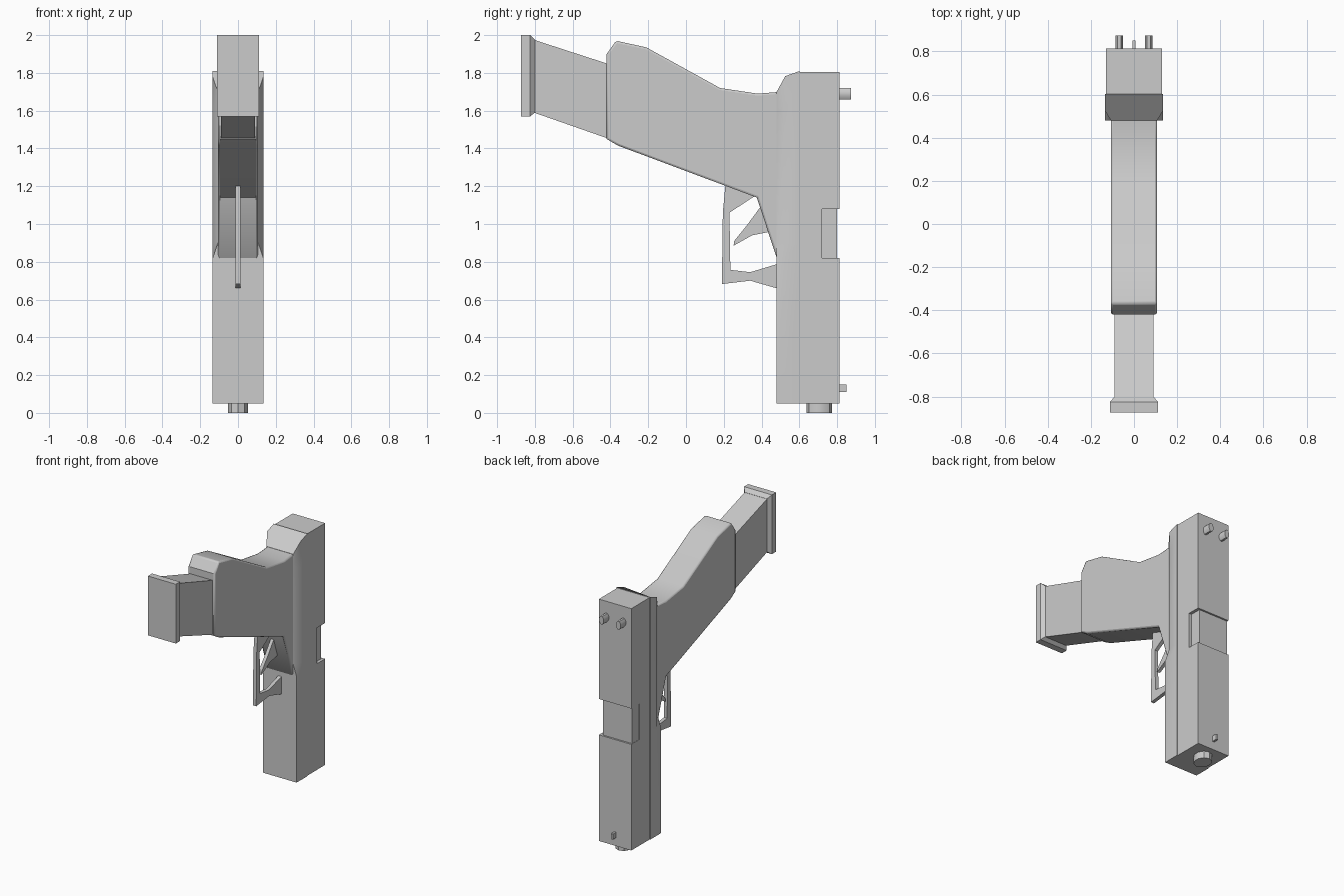
import bpy, bmesh, math

if "Cube" in bpy.data.objects:
    bpy.data.objects.remove(bpy.data.objects["Cube"])


def finish(bm, name, bevel=0.0, angle=35):
    bmesh.ops.recalc_face_normals(bm, faces=bm.faces)
    me = bpy.data.meshes.new(name)
    bm.to_mesh(me)
    bm.free()
    ob = bpy.data.objects.new(name, me)
    bpy.context.collection.objects.link(ob)
    if bevel:
        m = ob.modifiers.new("bevel", 'BEVEL')
        m.width, m.segments = bevel, 2
        m.limit_method, m.angle_limit = 'ANGLE', math.radians(60)
    bpy.ops.object.select_all(action='DESELECT')
    bpy.context.view_layer.objects.active = ob
    ob.select_set(True)
    bpy.ops.object.shade_smooth_by_angle(angle=math.radians(angle))
    return ob


def loft(name, rings, **kw):
    """Skin a list of equal-length point rings and cap both ends."""
    bm = bmesh.new()
    vs = [[bm.verts.new(p) for p in r] for r in rings]
    n = len(vs[0])
    for a, b in zip(vs, vs[1:]):
        for i in range(n):
            j = (i + 1) % n
            bm.faces.new((a[i], a[j], b[j], b[i]))
    bm.faces.new(vs[0])
    bm.faces.new(vs[-1])
    return finish(bm, name, **kw)


def prism(name, profile, x0, x1, **kw):
    """Extrude a side (y, z) profile across x."""
    return loft(name, [[(x, y, z) for y, z in profile] for x in (x0, x1)], **kw)


def rect(y, z0, z1, w, lean=0.0):
    """Upright rectangle ring; lean shifts the top in y."""
    return [(-w, y, z0), (w, y, z0), (w, y + lean, z1), (-w, y + lean, z1)]


def peg(name, centre, radius, depth, sides, axis, squash=1.0):
    """Short round peg along y or z, starting at centre."""
    rings = []
    for d in (0, depth):
        ring = []
        for i in range(sides):
            a = 2 * math.pi * (i + 0.5) / sides
            u, v = radius * squash * math.cos(a), radius * math.sin(a)
            x, y, z = centre
            ring.append((x + u, y + d, z + v) if axis == 'y' else (x + u, y + v, z + d))
        rings.append(ring)
    return loft(name, rings)


# Slide with the notch for the ejection port
prism("slide", [(0.60, 0.05), (0.813, 0.05), (0.813, 0.82), (0.72, 0.82), (0.72, 1.08),
                (0.813, 1.08), (0.813, 1.805), (0.60, 1.805)], -0.13, 0.13)

# Chamber block filling the port, recessed on the right
prism("chamber", [(0.62, 0.80), (0.80, 0.80), (0.80, 1.10), (0.62, 1.10)], -0.128, 0.108)


# Frame: square below, chamfered front edges above
def frame_ring(z, chamfer, slope=0.0):
    w = 0.135
    half = [(w - chamfer, 0.48, z - slope), (w, 0.525, z - slope * 0.25), (w, 0.602, z)]
    return half + [(-x, y, zz) for x, y, zz in reversed(half)]


loft("frame", [frame_ring(0.05, 0.001), frame_ring(0.82, 0.001), frame_ring(0.90, 0.028),
               frame_ring(1.60, 0.028), frame_ring(1.81, 0.028, 0.11)])

# Grip with rounded edges
prism("grip", [(-0.42, 1.45), (-0.42, 1.90), (-0.37, 1.97), (-0.21, 1.935), (0.18, 1.72),
               (0.38, 1.69), (0.50, 1.70), (0.50, 0.80), (0.48, 0.82), (0.375, 1.14),
               (-0.36, 1.415)], -0.107, 0.107, bevel=0.018)

# Magazine and its flared base plate
loft("magazine", [rect(-0.30, 1.42, 1.81, 0.09), rect(-0.42, 1.455, 1.85, 0.09),
                  rect(-0.82, 1.595, 1.98, 0.09)])
loft("magazine_base", [rect(-0.80, 1.59, 1.975, 0.09), rect(-0.825, 1.57, 2.0, 0.112),
                       rect(-0.873, 1.57, 2.0, 0.112)])

# Trigger guard and trigger
prism("trigger_guard", [(0.21, 1.22), (0.195, 1.06), (0.19, 0.682), (0.34, 0.70), (0.49, 0.657),
                        (0.49, 0.79), (0.34, 0.745), (0.235, 0.757), (0.23, 1.06),
                        (0.36, 1.145), (0.40, 1.17)], -0.013, 0.013)
prism("trigger", [(0.252, 0.885), (0.255, 0.91), (0.32, 0.99), (0.39, 1.085), (0.41, 1.12),
                  (0.45, 0.96), (0.35, 0.94)], -0.012, 0.012)

# Muzzle, paired rear sights and front sight
peg("muzzle", (0, 0.705, 0.0), 0.067, 0.08, 10, 'z', 0.85)
for side, x in (("left", -0.068), ("right", 0.068)):
    peg("rear_sight_" + side, (x, 0.79, 1.69), 0.032, 0.083, 8, 'y', 0.6)
prism("front_sight", [(0.80, 0.11), (0.85, 0.11), (0.85, 0.15), (0.80, 0.15)], -0.008, 0.008)
